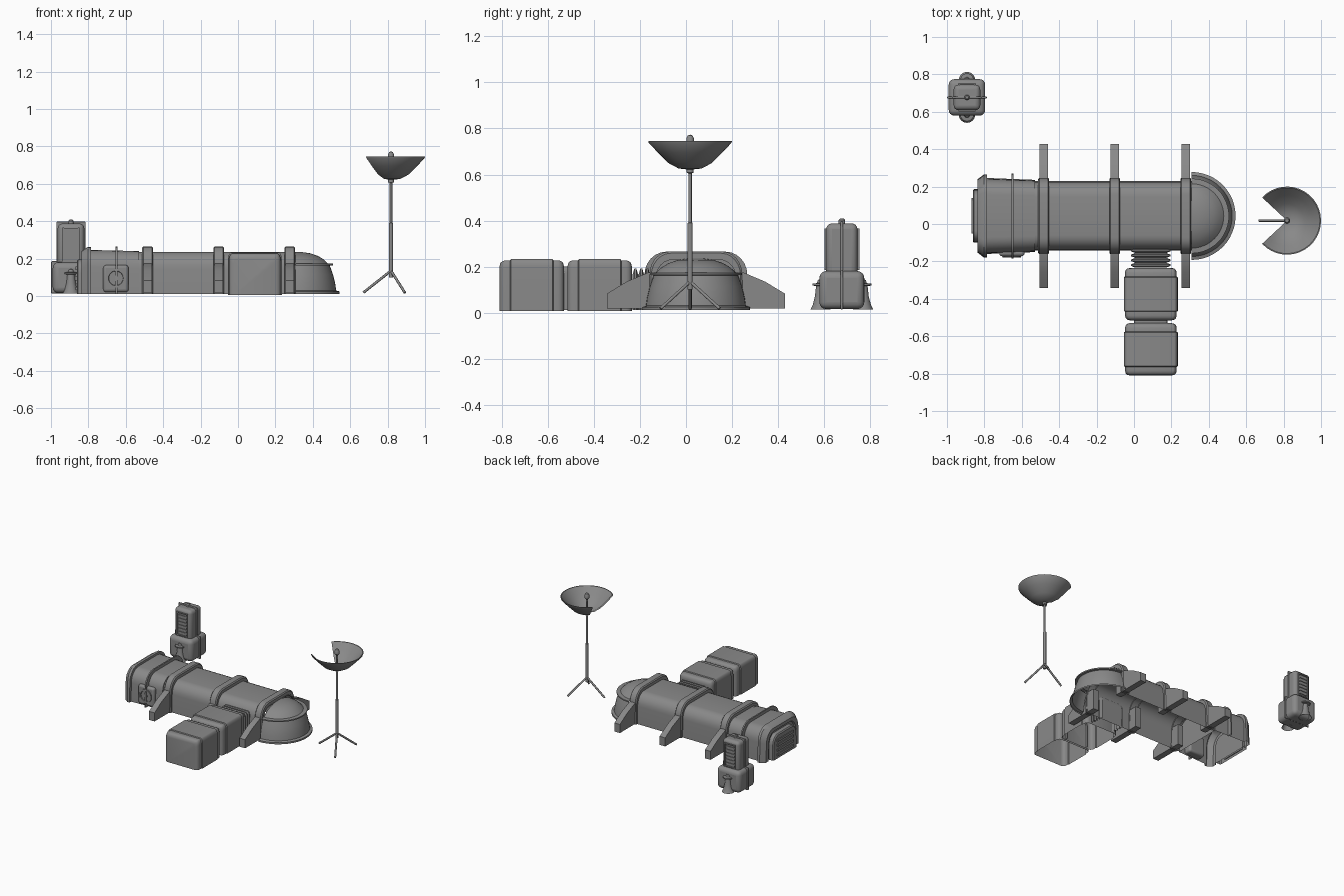
import bpy, bmesh, math
from mathutils import Matrix

cube = bpy.data.objects.get("Cube")
if cube:
    bpy.data.objects.remove(cube)

grey = bpy.data.materials.new("plain grey")
grey.use_nodes = True
tone = (0.25, 0.25, 0.25, 1)
grey.diffuse_color = tone
grey.node_tree.nodes["Principled BSDF"].inputs["Base Color"].default_value = tone

HULL_Y = 0.043
DISH = (0.818, 0.018)
GEN = (-0.893, 0.677)


def finish(name, bm, loc=(0, 0, 0), bevel=0, angle=35):
    bmesh.ops.recalc_face_normals(bm, faces=bm.faces)
    mesh = bpy.data.meshes.new(name)
    bm.to_mesh(mesh)
    bm.free()
    ob = bpy.data.objects.new(name, mesh)
    ob.location = loc
    mesh.materials.append(grey)
    bpy.context.collection.objects.link(ob)
    if bevel:
        mod = ob.modifiers.new("Bevel", "BEVEL")
        mod.width, mod.segments = bevel, 4
    bpy.ops.object.select_all(action="DESELECT")
    ob.select_set(True)
    bpy.context.view_layer.objects.active = ob
    bpy.ops.object.shade_smooth_by_angle(angle=math.radians(angle))
    return ob


def block(name, centre, size, bevel=0):
    bm = bmesh.new()
    bmesh.ops.create_cube(bm, size=1)
    bmesh.ops.scale(bm, vec=size, verts=bm.verts)
    return finish(name, bm, centre, bevel)


def shoulder(side, start, rounding, steps=6):
    """Half of an arch outline, as fractions of half width and height."""
    pts = [(1, 0), (side, start)]
    for i in range(1, steps + 1):
        a = math.pi / 2 * i / steps
        pts.append((side - rounding * (1 - math.cos(a)), start + (1 - start) * math.sin(a)))
    return pts


HULL = shoulder(0.98, 0.60, 0.42)
BOX = shoulder(1.0, 0.84, 0.13)


def loft(name, stations, outline, across, along_x=True, caps=False, base=0.012):
    """Skin an open-bottomed arch through (position, half width, top) stations."""
    bm = bmesh.new()
    rings = []
    shape = outline + [(-u, v) for u, v in reversed(outline)]
    for pos, half, top in stations:
        ring = []
        for u, v in shape:
            a, z = across + u * half, base + v * (top - base)
            ring.append(bm.verts.new((pos, a, z) if along_x else (a, pos, z)))
        rings.append(ring)
    for r, s in zip(rings, rings[1:]):
        for i in range(len(r) - 1):
            bm.faces.new((r[i], r[i + 1], s[i + 1], s[i]))
    if caps:
        bm.faces.new(rings[0])
        bm.faces.new(rings[-1])
    return finish(name, bm)


def lathe(name, profile, loc, start=0, sweep=360, steps=40, angle=35):
    """Spin a (radius, height) profile about the vertical."""
    bm = bmesh.new()
    verts = [bm.verts.new((r, 0, z)) for r, z in profile]
    edges = [bm.edges.new(p) for p in zip(verts, verts[1:])]
    bmesh.ops.rotate(bm, matrix=Matrix.Rotation(math.radians(start), 3, "Z"), verts=verts)
    bmesh.ops.spin(bm, geom=verts + edges, axis=(0, 0, 1), cent=(0, 0, 0),
                   angle=math.radians(sweep), steps=steps)
    bmesh.ops.remove_doubles(bm, verts=bm.verts, dist=0.0001)
    return finish(name, bm, loc, angle=angle)


def extrude(name, points, x, width):
    """Extrude a (y, z) polygon along x."""
    bm = bmesh.new()
    face = bm.faces.new([bm.verts.new((x - width / 2, y, z)) for y, z in points])
    new = bmesh.ops.extrude_face_region(bm, geom=[face])["geom"]
    bmesh.ops.translate(bm, vec=(width, 0, 0),
                        verts=[v for v in new if isinstance(v, bmesh.types.BMVert)])
    return finish(name, bm)


def rod(name, a, b, radius):
    curve = bpy.data.curves.new(name, "CURVE")
    curve.dimensions = "3D"
    curve.bevel_depth, curve.bevel_resolution, curve.use_fill_caps = radius, 2, True
    line = curve.splines.new("POLY")
    line.points.add(1)
    line.points[0].co, line.points[1].co = (*a, 1), (*b, 1)
    curve.materials.append(grey)
    ob = bpy.data.objects.new(name, curve)
    bpy.context.collection.objects.link(ob)


# Main corridor and end module
loft("corridor_hull", [(-0.53, 0.186, 0.236), (0.31, 0.186, 0.236)], HULL, HULL_Y)
loft("end_module", [(-0.53, 0.186, 0.236), (-0.53, 0.193, 0.24), (-0.785, 0.203, 0.246),
                    (-0.785, 0.222, 0.262), (-0.803, 0.222, 0.262),
                    (-0.838, 0.195, 0.24), (-0.838, 0.165, 0.215), (-0.825, 0.16, 0.21)],
     HULL, HULL_Y, caps=True)
loft("end_door", [(-0.82, 0.143, 0.195), (-0.855, 0.143, 0.195), (-0.862, 0.135, 0.187)],
     HULL, HULL_Y, caps=True)
for i in range(4):
    block("door_slat", (-0.862, HULL_Y, 0.04 + i * 0.036), (0.012, 0.19, 0.018))
loft("thin_hoop", [(-0.655, 0.19, 0.24), (-0.655, 0.228, 0.265), (-0.645, 0.228, 0.265),
                   (-0.645, 0.19, 0.24)], HULL, HULL_Y)

# Raised frames with buttress legs
for x in (-0.483, -0.103, 0.277):
    loft("frame", [(x + dx, h, t) for dx, h, t in (
        (-0.029, 0.18, 0.23), (-0.029, 0.198, 0.258), (-0.022, 0.206, 0.265),
        (0.022, 0.206, 0.265), (0.029, 0.198, 0.258), (0.029, 0.18, 0.23))], HULL, HULL_Y)
    for s in (-1, 1):
        leg = [(0.12, 0.018), (0.386, 0.018), (0.386, 0.083), (0.30, 0.135), (0.205, 0.175), (0.12, 0.175)]
        extrude("buttress", [(HULL_Y + s * y, z) for y, z in leg], x, 0.046)

# Half dome at the far end
lathe("end_dome", [(0.235, 0.012), (0.235, 0.024), (0.217, 0.03), (0.212, 0.065), (0.2, 0.115),
                   (0.183, 0.162), (0.2, 0.164), (0.2, 0.173), (0.172, 0.175), (0.15, 0.196),
                   (0.12, 0.214), (0.08, 0.228), (0.04, 0.234), (0, 0.236)],
      (0.308, HULL_Y, 0), start=-90, sweep=180, steps=24)

# Control box with dial on the module side
block("control_box", (-0.653, -0.135, 0.093), (0.135, 0.075, 0.145), 0.016)
dial = lathe("control_dial", [(0, 0.004), (0.014, 0.004), (0.014, 0), (0.038, 0), (0.04, 0.007),
                              (0.05, 0.007), (0.05, -0.004)], (-0.653, -0.173, 0.095), steps=24)
dial.rotation_euler.x = math.pi / 2

# Bellows and two side pods
folds = []
for i in range(4):
    y = -0.13 - i * 0.026
    folds += [(y, 0.085, 0.165), (y - 0.008, 0.106, 0.192), (y - 0.016, 0.106, 0.192), (y - 0.024, 0.085, 0.165)]
loft("bellows", folds, BOX, 0.09, along_x=False)
loft("pod_connector", [(-0.50, 0.09, 0.2), (-0.545, 0.09, 0.2)], BOX, 0.09, along_x=False)
for y in (-0.235, -0.53):
    ends = [(0, 0.112, 0.2), (0.004, 0.127, 0.216), (0.013, 0.135, 0.224), (0.025, 0.138, 0.227),
            (0.046, 0.138, 0.227), (0.05, 0.144, 0.233)]
    span = [(y - d, h, t) for d, h, t in ends] + [(y - 0.28 + d, h, t) for d, h, t in reversed(ends)]
    loft("side_pod", span, BOX, 0.09, along_x=False, caps=True, base=0.006)

# Dish antenna on a tripod
dx, dy = DISH
lathe("dish", [(0.012, 0.622), (0.05, 0.626), (0.095, 0.65), (0.14, 0.695), (0.18, 0.738), (0.182, 0.746),
               (0.176, 0.746), (0.135, 0.7), (0.09, 0.656), (0.048, 0.633), (0, 0.628)],
      (dx, dy, 0), start=-137, sweep=274, steps=28)
lathe("dish_feed", [(0, 0.62), (0.006, 0.62), (0.007, 0.725), (0.016, 0.735), (0.017, 0.755),
                    (0.01, 0.77), (0, 0.773)], (dx, dy, 0), steps=16)
lathe("mast", [(0, 0.1), (0.011, 0.1), (0.011, 0.39), (0.007, 0.392), (0.007, 0.605),
               (0.015, 0.608), (0.015, 0.625), (0, 0.625)], (dx, dy, 0), steps=16)
for deg in (60, 180, 300):
    a = math.radians(deg)
    rod("tripod_leg", (dx, dy, 0.135),
        (dx + 0.148 * math.cos(a), dy + 0.148 * math.sin(a), 0.018), 0.007)

# Standing generator unit
gx, gy = GEN
block("generator_base", (gx, gy, 0.098), (0.195, 0.195, 0.165), 0.03)
block("generator_tower", (gx, gy, 0.27), (0.142, 0.136, 0.235), 0.025)
block("base_strap", (gx, gy, 0.1), (0.212, 0.012, 0.172), 0.005)
block("tower_strap", (gx, gy, 0.28), (0.155, 0.012, 0.235), 0.005)
lathe("tower_cap", [(0.014, 0.385), (0.014, 0.402), (0.008, 0.409), (0, 0.409)], (gx, gy, 0), steps=16)
for s in (-1, 1):
    face = gy + s * 0.068
    for sx in (-1, 1):
        block("grille_side", (gx + sx * 0.041, face, 0.275), (0.008, 0.016, 0.18))
    for z in (0.19, 0.36):
        block("grille_end", (gx, face, z), (0.09, 0.016, 0.008))
    for i in range(6):
        block("grille_slat", (gx, face, 0.212 + i * 0.025), (0.07, 0.01, 0.012))
    lathe("bell_foot", [(0.044, 0.014), (0.034, 0.035), (0.025, 0.07), (0.02, 0.115), (0.036, 0.118),
                        (0.036, 0.126), (0.016, 0.128), (0.012, 0.142), (0, 0.145)],
          (gx, gy + s * 0.092, 0), steps=24)
